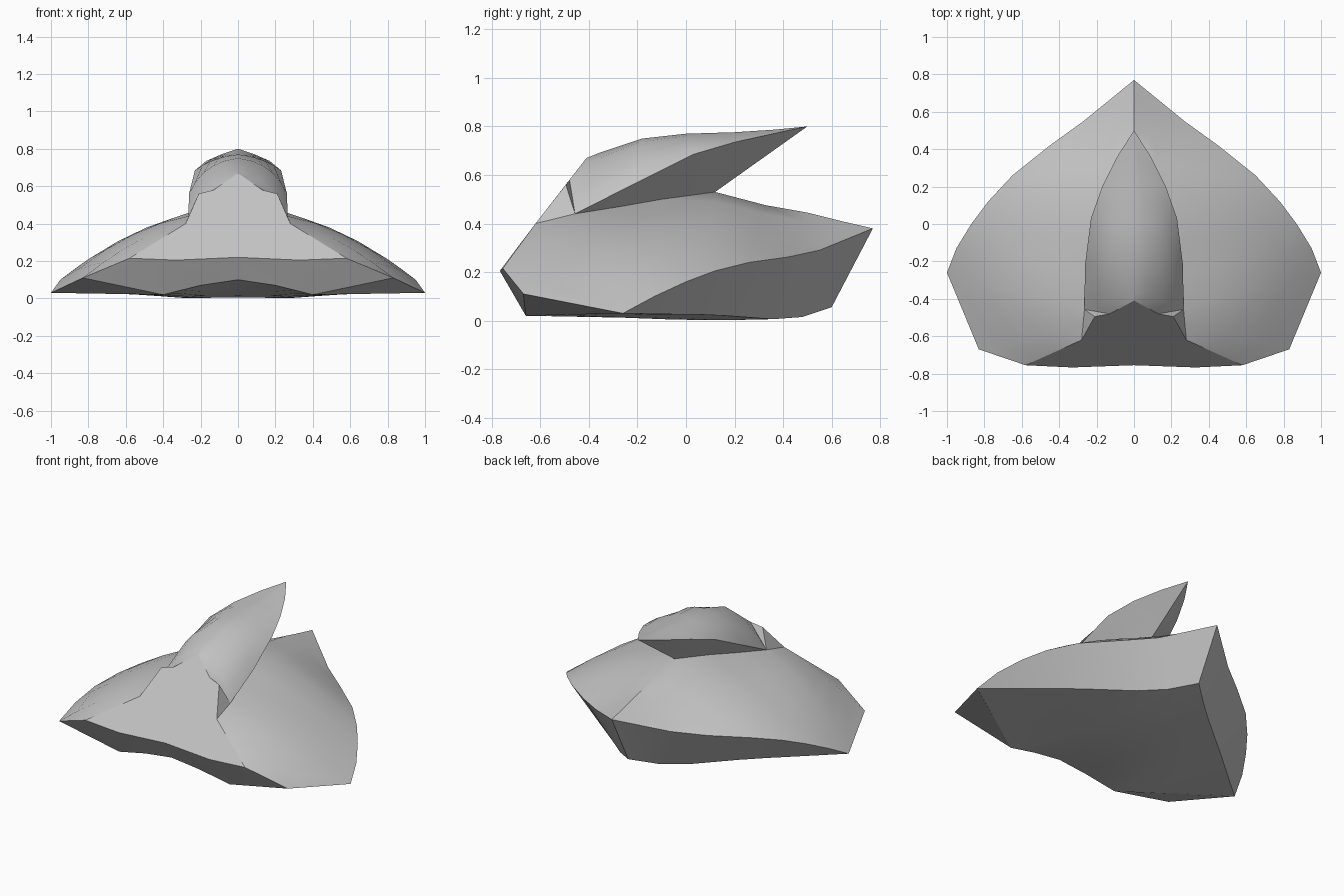
import bpy, bmesh, math
from mathutils import Vector

cube = bpy.data.objects.get("Cube")
if cube:
    bpy.data.objects.remove(cube)

grey = bpy.data.materials.new("plain grey")
grey.use_nodes = True
colour = (0.55, 0.55, 0.55, 1)
grey.diffuse_color = colour
grey.node_tree.nodes["Principled BSDF"].inputs["Base Color"].default_value = colour


def finish(name, bm, facing):
    """Turn the faces towards a direction, mirror the half and shade it."""
    bmesh.ops.remove_doubles(bm, verts=bm.verts, dist=0.001)
    bmesh.ops.recalc_face_normals(bm, faces=bm.faces)
    total = sum((f.normal * f.calc_area() for f in bm.faces), Vector())
    if total.dot(Vector(facing)) < 0:
        bmesh.ops.reverse_faces(bm, faces=bm.faces)
    mesh = bpy.data.meshes.new(name)
    bm.to_mesh(mesh)
    bm.free()
    mesh.materials.append(grey)
    obj = bpy.data.objects.new(name, mesh)
    bpy.context.collection.objects.link(obj)
    mirror = obj.modifiers.new("mirror", "MIRROR")
    mirror.merge_threshold = 0.002
    bpy.ops.object.select_all(action="DESELECT")
    obj.select_set(True)
    bpy.context.view_layer.objects.active = obj
    # Applied first, so that centre creases are found as sharp edges
    bpy.ops.object.modifier_apply(modifier=mirror.name)
    bpy.ops.object.shade_smooth_by_angle(angle=math.radians(32))


def loft(name, start, end, facing, bulge=None, push=(0, 0, 1), rows=1):
    """Skin between two curves, swelling each station by its bulge."""
    bm = bmesh.new()
    bulge = bulge or [0] * len(start)
    grid = []
    for a, b, swell in zip(start, end, bulge):
        line = []
        for r in range(rows + 1):
            t = r / rows
            p = Vector(a).lerp(Vector(b), t) + Vector(push) * swell * 4 * t * (1 - t)
            line.append(bm.verts.new(p))
        grid.append(line)
    for one, two in zip(grid, grid[1:]):
        for r in range(rows):
            bm.faces.new((one[r], two[r], two[r + 1], one[r + 1]))
    finish(name, bm, facing)


def plates(name, polygons, facing):
    """Flat faces given by their corners."""
    bm = bmesh.new()
    for corners in polygons:
        bm.faces.new([bm.verts.new(p) for p in corners])
    finish(name, bm, facing)


# Shared corners
tip = (0, 0.77, 0.38)
wing = (1, -0.26, 0.03)
cheek = (0.83, -0.67, 0.11)
brow = (0.58, -0.755, 0.215)
shoulder = (0.28, -0.62, 0.4)
neck = (0.265, -0.457, 0.44)
notch = (0.21, -0.495, 0.56)
visor = (0.13, -0.48, 0.58)
peak = (0, -0.41, 0.67)
canopy_tip = (0, 0.5, 0.8)
saddle = (0, 0.12, 0.53)
jaw = (0.4, -0.66, 0.02)
chin_side = (0.2, -0.68, 0.07)
chin_mid = (0, -0.69, 0.1)
lip_side = (0.33, -0.767, 0.205)
lip_mid = (0, -0.755, 0.22)

# Hull top: from the central ridge out to the rim
seam = [neck, (0.18, -0.27, 0.47), (0.1, -0.1, 0.5), saddle]
ridge = [shoulder, (0.27, -0.54, 0.42)] + seam + [
    (0, 0.33, 0.475), (0, 0.5, 0.445), (0, 0.64, 0.41), tip]
rim = [wing, (0.95, -0.13, 0.1), (0.87, 0, 0.16), (0.78, 0.12, 0.205),
       (0.65, 0.26, 0.24), (0.45, 0.42, 0.262), (0.27, 0.55, 0.29), tip]
loft("hull_top", ridge, [brow, cheek] + rim, (0, 0, 1),
     [0, 0.035, 0.07, 0.06, 0.045, 0.04, 0.02, 0, 0, 0], rows=5)

# Rear side walls, running straight from wing to keel along the bottom
keel = [wing, (0.88, -0.157, 0.028), (0.75, -0.045, 0.026), (0.63, 0.06, 0.025),
        (0.5, 0.17, 0.02), (0.28, 0.36, 0.006), (0.14, 0.48, 0.015), (0, 0.6, 0.055)]
loft("side_wall", rim, keel, (1, 1, 0))

# Underside, sagging behind the arched chin
front_edge = [wing, (0.8, -0.393, 0.027), (0.6, -0.527, 0.023), (0.5, -0.593, 0.02),
              jaw, (0.3, -0.67, 0.045), chin_side, chin_mid]
loft("underside", front_edge, keel, (0, 0, -1),
     [0, 0, 0, 0, 0.005, 0.018, 0.035, 0.07], push=(0, 0, -1), rows=5)

# Chin and cheek facets
plates("chin", [(cheek, jaw, lip_side, brow), (jaw, chin_side, lip_side),
                (chin_side, chin_mid, lip_mid, lip_side)], (0, -1, 0))
plates("cheek", [(cheek, wing, jaw)], (0, -1, -1))

# Sloping front panel
plates("front_panel", [(lip_mid, lip_side, shoulder, peak), (lip_side, brow, shoulder),
                       (shoulder, notch, visor, peak)], (0, -1, 1))
plates("panel_side", [(visor, notch, neck), (notch, shoulder, neck)], (1, 0, 0))

# Canopy: swept dome with an overhanging rear
eave = [neck, (0.262, -0.22, 0.56), (0.23, 0.03, 0.685),
        (0.17, 0.2, 0.735), (0.09, 0.36, 0.77), canopy_tip]
crest = [peak, (0, -0.36, 0.69), (0, -0.18, 0.75), (0, 0, 0.77),
         (0, 0.2, 0.776), (0, 0.37, 0.787), canopy_tip]
loft("canopy", [visor] + eave, crest, (0.5, 0, 1),
     [0, 0.03, 0.037, 0.014, 0.004, 0, 0], push=(0.8, 0, 1), rows=5)
loft("canopy_underside", eave, seam[:3] + [(0.04, 0.03, 0.517), saddle, saddle],
     (1, 0.5, -0.5), rows=2)
